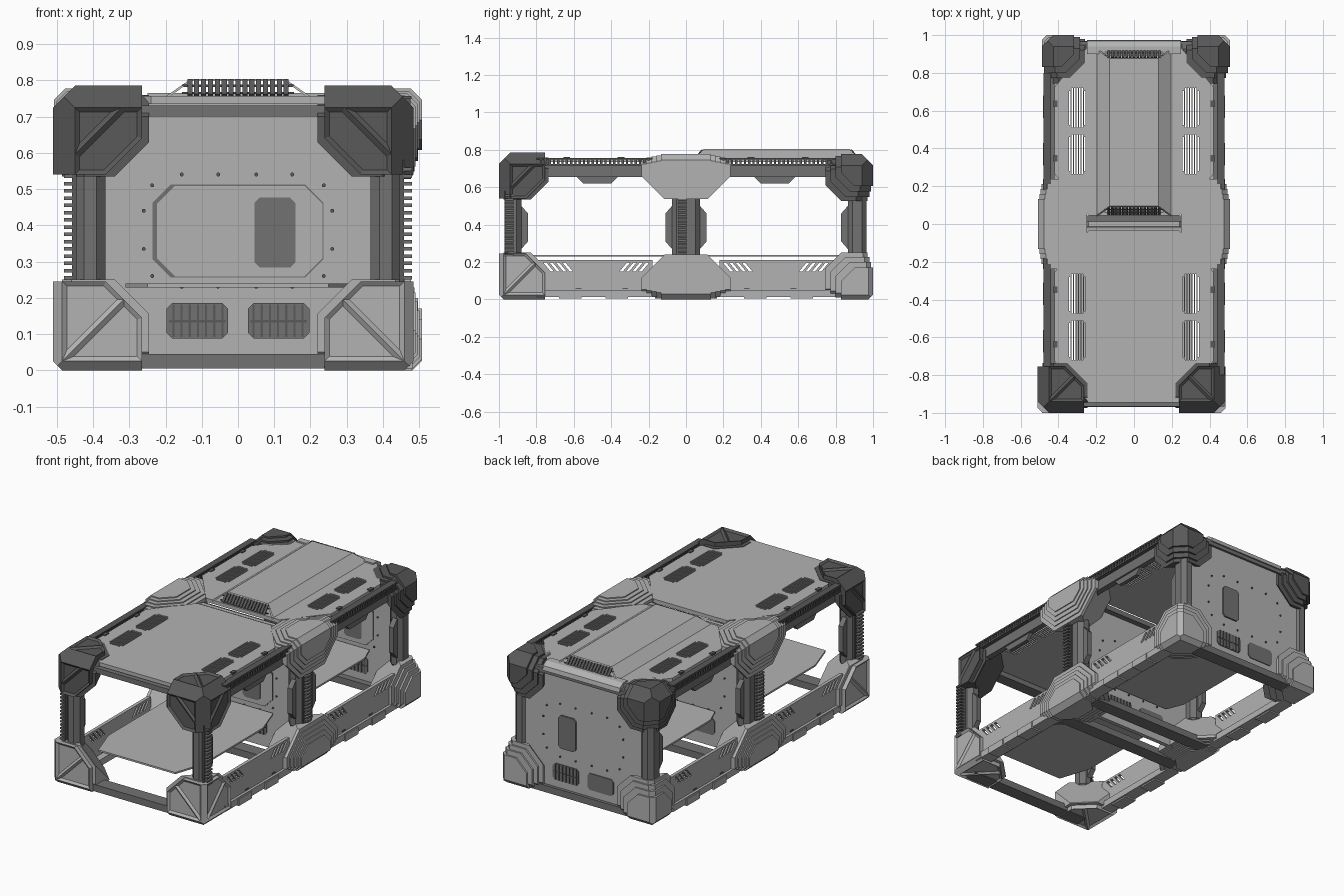
import bpy, bmesh
from mathutils import Vector

default_cube = bpy.data.objects.get("Cube")
if default_cube:
    bpy.data.objects.remove(default_cube, do_unlink=True)


def make_material(name, value):
    material = bpy.data.materials.new(name)
    colour = (value, value, value, 1)
    material.diffuse_color = colour
    material.use_nodes = True
    material.node_tree.nodes["Principled BSDF"].inputs["Base Color"].default_value = colour
    return material


light = make_material("light grey", .45)
middle = make_material("middle grey", .17)
dark = make_material("dark grey", .1)


def finish(bm, name, material):
    bmesh.ops.recalc_face_normals(bm, faces=bm.faces[:])
    mesh = bpy.data.meshes.new(name)
    bm.to_mesh(mesh)
    bm.free()
    mesh.materials.append(material)
    part = bpy.data.objects.new(name, mesh)
    bpy.context.scene.collection.objects.link(part)
    return part


def prism(bm, outline, axis, start, end):
    """Extrude a flat outline along one axis."""
    def place(point, depth):
        coords = list(point)
        coords.insert(axis, depth)
        return bm.verts.new(coords)
    low = [place(p, start) for p in outline]
    high = [place(p, end) for p in outline]
    bm.faces.new(low)
    bm.faces.new(high)
    for i in range(len(low)):
        j = (i + 1) % len(low)
        bm.faces.new((low[i], low[j], high[j], high[i]))


def box(bm, xs, ys, zs):
    prism(bm, [(xs[0], ys[0]), (xs[1], ys[0]), (xs[1], ys[1]), (xs[0], ys[1])], 2, *zs)


def octagon(xs, ys, cut_x, cut_y):
    (a, b), (c, d) = xs, ys
    return [(a + cut_x, c), (b - cut_x, c), (b, c + cut_y), (b, d - cut_y),
            (b - cut_x, d), (a + cut_x, d), (a, d - cut_y), (a, c + cut_y)]


def single(name, material, outline, axis, start, end):
    bm = bmesh.new()
    prism(bm, outline, axis, start, end)
    return finish(bm, name, material)


def block(name, material, xs, ys, zs):
    bm = bmesh.new()
    box(bm, xs, ys, zs)
    return finish(bm, name, material)


def span(sign, a, b):
    return sorted((sign * a, sign * b))


def carve(part, cutter):
    cutter.hide_render = True
    cutter.hide_set(True)
    modifier = part.modifiers.new("slots", 'BOOLEAN')
    modifier.operation = 'DIFFERENCE'
    modifier.solver = 'EXACT'
    modifier.object = cutter


def chisel(target, low, high, planes, place, frames=()):
    """Box trimmed by planes; frames split its outer faces into sunken triangles."""
    bm = bmesh.new()
    box(bm, *zip(low, high))

    def cut(normal, distance, clear):
        normal = Vector(normal)
        bmesh.ops.bisect_plane(bm, geom=bm.verts[:] + bm.edges[:] + bm.faces[:], dist=1e-5,
                               plane_co=normal * distance / normal.length_squared,
                               plane_no=normal, clear_outer=clear)
    bmesh.ops.recalc_face_normals(bm, faces=bm.faces[:])
    for normal, distance in planes:
        cut(normal, distance, True)
        bmesh.ops.holes_fill(bm, edges=bm.edges[:], sides=0)
    for normal, distance in frames:
        cut(normal, distance, False)
    bmesh.ops.recalc_face_normals(bm, faces=bm.faces[:])
    if frames:
        outer = [f for f in bm.faces if f.calc_area() > .003 and min(f.normal) < -.99]
        bmesh.ops.inset_individual(bm, faces=outer, thickness=.013, depth=-.01, use_even_offset=True)
    for vert in bm.verts:
        vert.co = place(vert.co)
    temp = bpy.data.meshes.new("temp")
    bm.to_mesh(temp)
    bm.free()
    target.from_mesh(temp)
    bpy.data.meshes.remove(temp)


PAIRS = ((1, 1, 0), (1, 0, 1), (0, 1, 1))


# Corner castings: framed at the front, stepped at the back
def corner(side, end, top):
    front = end < 0
    shift = -.013 if front else .01
    crown = .785 if front else .777

    def place(p):
        return Vector((side * (.497 - p.x) + shift, end * (1 - p.y), crown - p.z if top else p.z))
    bm = bmesh.new()
    layers = [(0, .245, .39), (.025, .265, .42)] if front else \
        [(.03, .255, .42), (.02, .228, .375), (.01, .2, .325), (0, .17, .27)]
    bevel = .06 if top else .025
    for index, (inset, reach, inner) in enumerate(layers):
        planes = [(n, inner) for n in PAIRS]
        planes += [(tuple(-c for c in n), -bevel - inset * 2) for n in PAIRS]
        planes.append(((1, 1, 1), inner + .03))
        frames = ()
        if front and index == 0:
            frames = [((1, -1, 0), 0)]
            frames += [((1, 0, 1), .25), ((0, 1, 1), .25)] if top else [((1, 0, -1), 0), ((0, 1, -1), 0)]
        chisel(bm, (inset,) * 3, (reach, reach, min(reach, .25)), planes, place, frames)
    names = ("front" if front else "back", "top" if top else "bottom", "left" if side > 0 else "right")
    finish(bm, "_".join(names) + "_corner", dark if top else light)


# Stepped connectors half way along each side
def connector(side, top):
    def place(p):
        return Vector((side * (.507 - p.x), p.y, .777 - p.z if top else p.z))
    bm = bmesh.new()
    for step in range(5):
        inset = .024 - step * .006
        reach = .237 - step * .026
        inner = .355 - step * .034
        planes = [((1, 0, 1), inner + .05), ((-1, 0, -1), -.03 - inset * 2)]
        for s in (1, -1):
            planes += [((1, s, 0), inner), ((0, s, 1), inner), ((1, s, 1), inner + .04)]
        chisel(bm, (inset, -reach, inset), (reach + .02, reach, .24 - step * .025), planes, place)
    finish(bm, "middle_%s_connector" % ("top" if top else "bottom"), light)


for side in (1, -1):
    for top in (True, False):
        connector(side, top)
        for end in (1, -1):
            corner(side, end, top)

# Pillars with ladder strips and side braces
for side in (1, -1):
    for name, centre, half in (("front", -.925, .045), ("middle", 0, .075), ("back", .915, .05)):
        post = block(name + "_pillar", middle, span(side, .365, .45),
                     (centre - half, centre + half), (.2, .58))
        bevel = post.modifiers.new("bevel", 'BEVEL')
        bevel.width = .025
        bevel.segments = 1
        if centre <= 0:
            strip = centre - .02
            block(name + "_ladder_back", dark, span(side, .445, .458), (strip - .025, strip + .025), (.2, .58))
            bm = bmesh.new()
            for i in range(17):
                z = .23 + i * .02
                box(bm, span(side, .455, .48), (strip - .022, strip + .022), (z, z + .01))
            finish(bm, name + "_ladder_rungs", middle)
        for s in (1, -1):
            if centre * s > 0:
                continue
            edge = centre + s * half
            single(name + "_brace", middle, [(edge, .27), (edge + s * .035, .31),
                   (edge + s * .035, .46), (edge, .5)], 0, *span(side, .4, .43))

# Side rails: ladder beam above, slotted plate and beam below
for side in (1, -1):
    for end in (1, -1):
        ys = span(end, .18, .8)
        block("top_rail_plate", middle, span(side, .42, .455), ys, (.655, .715))
        single("top_rail_drop_plate", middle, [(end * y, z) for y, z in
               ((.36, .66), (.4, .62), (.55, .62), (.59, .66))], 0, *span(side, .425, .445))
        bm = bmesh.new()
        for zs in ((.715, .724), (.748, .757)):
            box(bm, span(side, .44, .478), ys, zs)
        for i in range(26):
            y = end * (.2 + i * .023)
            box(bm, span(side, .445, .476), (y - .006, y + .006), (.72, .752))
        finish(bm, "top_rail_ladder", dark)
        plate = block("bottom_rail_plate", light, span(side, .44, .46), ys, (.04, .21))
        bm = bmesh.new()
        for s in (1, -1):
            for i in range(4):
                d = .125 + i * .034
                slot = [(d, .15), (d + .017, .15), (d + .057, .198), (d + .04, .198)]
                prism(bm, [(end * .48 + s * p, z) for p, z in slot], 0, *span(side, .4, .5))
        carve(plate, finish(bm, "rail_slot_cutter", dark))
        block("bottom_rail_beam", light, span(side, .4, .475), ys, (.012, .05))
        for y in (.31, .56):
            block("rail_foot", light, span(side, .41, .482), span(end, y, y + .12), (.004, .045))
            block("rail_mark", dark, span(side, .46, .463), span(end, y, y + .03), (.055, .062))

# Cross beams
for y in (-.93, -.125, .125, .93):
    block("bottom_cross_beam", middle, (-.4, .4), (y - .04, y + .04), (.005, .045))
for y in (-.93, .01, .93):
    block("top_cross_beam", middle, (-.4, .4), (y - .035, y + .035), (.7, .73))
single("back_top_edge", light, [(.9, .73), (.975, .72), (.97, .745), (.94, .765), (.9, .765)], 0, -.25, .25)

# Roof panels with slotted vents
for name, ys in (("front", (-.945, -.035)), ("back", (.045, .945))):
    roof = single(name + "_roof", light, octagon((-.42, .42), ys, .18, .22), 2, .735, .757)
    bm = bmesh.new()
    for side in (1, -1):
        for low, high in ((.265, .475), (.51, .72)):
            for i in range(7):
                x = .256 + i * .0133
                trim = .015 if i in (0, 6) else 0
                vent = span(1 if name == "back" else -1, low + trim, high - trim)
                box(bm, span(side, x, x + .008), vent, (.7, .8))
    carve(roof, finish(bm, "roof_slot_cutter", dark))
    for side in (1, -1):
        for y in (.33, .62):
            block("roof_edge_clip", dark, span(side, .405, .425),
                  span(1 if name == "back" else -1, y, y + .035), (.75, .762))

# Raised hollow roof hatch with slanted ends and grilles
arch = [(-.2, .755), (-.13, .804), (.13, .804), (.2, .755)]
bm = bmesh.new()
prism(bm, arch + [(x * .97, z - .004) for x, z in reversed(arch)], 1, .045, .925)
for vert in bm.verts:
    vert.co.y += (vert.co.z - .755) * (1 if vert.co.y < .4 else -1)
finish(bm, "roof_hatch", light)
bm = bmesh.new()
for end in (1, -1):
    for i in range(15):
        x = (i - 7) * .019
        slope = [(.485 + end * (.44 - d), z) for d, z in ((.008, .757), (.045, .798), (.04, .803), (.003, .762))]
        prism(bm, slope, 0, x - .007, x + .007)
    for d, z in ((.012, .762), (.03, .782)):
        box(bm, (-.155, .155), span(1, .485 + end * (.44 - d), .485 + end * (.436 - d)), (z, z + .006))
finish(bm, "hatch_grille", dark)

# Floors
single("front_floor", light, octagon((-.31, .31), (-.94, -.03), .06, .18), 2, .229, .239)
single("back_floor", light, octagon((-.25, .25), (.03, .92), .04, .1), 2, .229, .239)

# Middle and back walls, with a door on the front faces
wall_outline = [(-.38, .02), (.38, .02), (.38, .6), (.24, .745), (-.24, .745), (-.38, .6)]
bolts = [(x, z) for x in (-.155, -.055, .05, .15) for z in (.23, .54)]
bolts += [(x, z) for x in (-.26, .26) for z in (.335, .44)]
bolts += [(x, z) for x in (-.237, .237) for z in (.26, .51)]
for name, y in (("middle", 0), ("back", .94)):
    single(name + "_wall", light, wall_outline, 1, y - .012, y + .012)
    for face in (1, -1):
        def layer(depth):
            return sorted((y + face * .011, y + face * (.012 + depth)))
        if face < 0:
            single(name + "_door_rim", middle, octagon((-.236, .236), (.256, .512), .05, .05), 1, *layer(.003))
            single(name + "_door", light, octagon((-.224, .233), (.259, .509), .05, .05), 1, *layer(.007))
        single(name + "_window", middle, octagon((.045, .158), (.283, .477), .015, .015), 1, *layer(.009))
        bm = bmesh.new()
        for x, z in bolts:
            prism(bm, octagon((x - .005, x + .005), (z - .005, z + .005), .003, .003), 1, *layer(.006))
        finish(bm, name + "_wall_bolts", dark)
        for side in (1, -1):
            single(name + "_vent", middle, octagon(span(side, .028, .197), (.088, .185), .015, .015), 1, *layer(.005))
            if face > 0 and side < 0:
                continue
            bm = bmesh.new()
            for i in range(7):
                x = .04 + i * .0225
                box(bm, span(side, x, x + .006), layer(.009), (.092, .182))
            box(bm, span(side, .035, .19), layer(.008), (.132, .138))
            finish(bm, name + "_vent_bars", dark)
